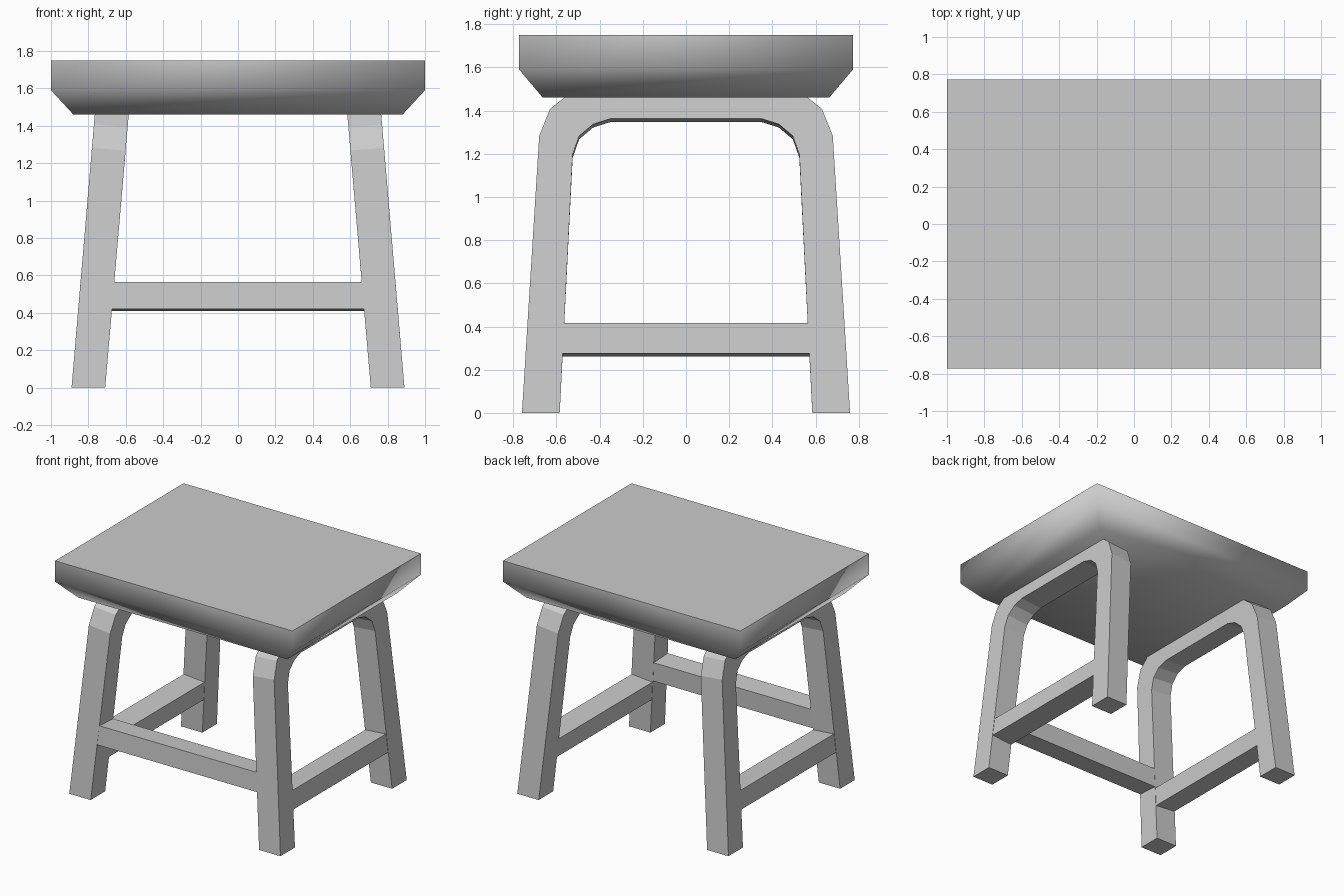
import bpy
import bmesh

if "Cube" in bpy.data.objects:
    bpy.data.objects.remove(bpy.data.objects["Cube"])


def loft(name, rings):
    """Skin a row of equal-sized rings and cap both ends."""
    bm = bmesh.new()
    loops = [[bm.verts.new(p) for p in ring] for ring in rings]
    n = len(loops[0])
    for a, b in zip(loops, loops[1:]):
        for i in range(n):
            j = (i + 1) % n
            bm.faces.new((a[i], a[j], b[j], b[i]))
    bm.faces.new(loops[0])
    bm.faces.new(loops[-1])
    bmesh.ops.recalc_face_normals(bm, faces=bm.faces)
    mesh = bpy.data.meshes.new(name)
    bm.to_mesh(mesh)
    bm.free()
    obj = bpy.data.objects.new(name, mesh)
    bpy.context.collection.objects.link(obj)
    return obj


# Seat: straight rim over a chamfered underside, soft everywhere but the top rim
SEAT = [(0.88, 0.663, 1.46), (1.0, 0.773, 1.59), (1.0, 0.773, 1.75)]
seat = loft("seat", [[(sx * x, sy * y, z) for sx, sy in ((-1, -1), (1, -1), (1, 1), (-1, 1))]
                     for x, y, z in SEAT])
bm = bmesh.new()
bm.from_mesh(seat.data)
for f in bm.faces:
    f.smooth = f.normal.z < 0.9
for e in bm.edges:
    e.smooth = not all(v.co.z > 1.7 for v in e.verts)
bm.to_mesh(seat.data)
bm.free()

# Arched leg frames: outer and inner half profiles (y, z), leaning inwards
OUTER = [(0.76, 0), (0.68, 1.275), (0.63, 1.40), (0.53, 1.48), (0.38, 1.52)]
INNER = [(0.585, 0), (0.525, 1.19), (0.495, 1.275), (0.43, 1.33), (0.35, 1.355)]
LEAN_X, LEAN_Y = 0.0856, 0.0565


def lean(side, dx, y, z):
    """Place a frame point, dx outwards from the leaning frame's centre plane."""
    return (side * (0.80 - LEAN_X * z + dx), y, z + (LEAN_X * dx if z > 0 else 0))


for side, label in ((-1, "left"), (1, "right")):
    pairs = list(zip(OUTER, INNER))
    pairs = [(o, i, -1) for o, i in pairs] + [(o, i, 1) for o, i in reversed(pairs)]
    loft(label + "_leg_frame",
         [[lean(side, -0.09, s * o[0], o[1]), lean(side, 0.09, s * o[0], o[1]),
           lean(side, 0.09, s * i[0], i[1]), lean(side, -0.09, s * i[0], i[1])]
          for o, i, s in pairs])

    # Side stretcher between the two legs of the frame
    loft(label + "_stretcher",
         [[lean(side, dx, s * (0.587 - 0.0504 * z), z)
           for dx, z in ((-0.087, 0.268), (0.087, 0.268), (0.087, 0.408), (-0.087, 0.408))]
          for s in (-1, 1)])

# Front stretcher joining both frames, leaning with the front legs
loft("front_stretcher",
     [[(s * (0.712 - LEAN_X * z), -(0.6725 - LEAN_Y * z + dy), z + LEAN_Y * dy)
       for dy, z in ((-0.083, 0.415), (0.083, 0.415), (0.083, 0.56), (-0.083, 0.56))]
      for s in (-1, 1)])
